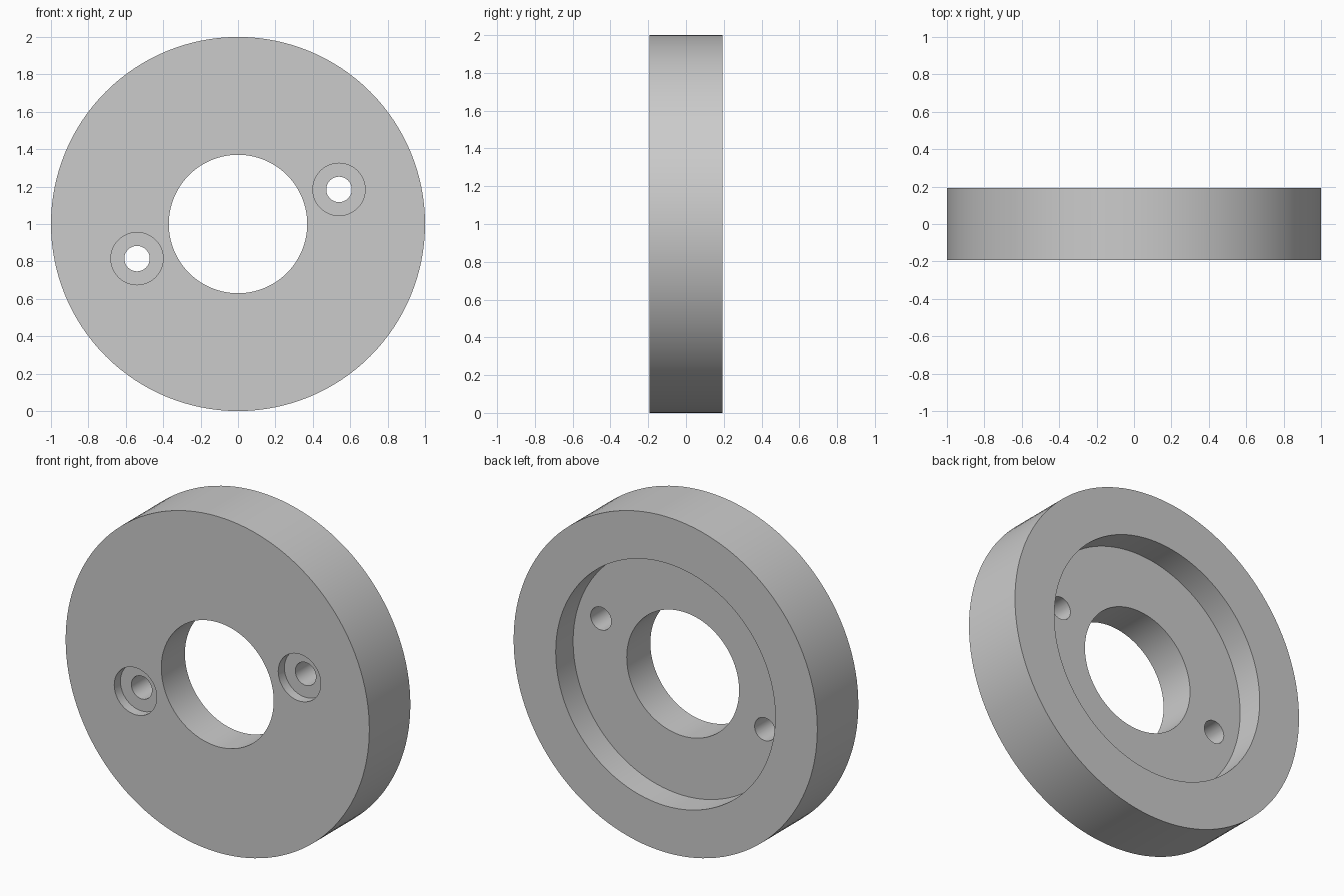
import bpy
import bmesh
import math

cube = bpy.data.objects.get("Cube")
if cube:
    bpy.data.objects.remove(cube, do_unlink=True)

HALF = 0.193                 # half thickness of the disc
FLOOR = HALF - 0.164         # floor of the rear recess
SEAT = -HALF + 0.058         # floor of the screw counterbores

grey = bpy.data.materials.new("plain_grey")
grey.use_nodes = True
colour = (0.6, 0.6, 0.6, 1)
grey.diffuse_color = colour
grey.node_tree.nodes["Principled BSDF"].inputs["Base Color"].default_value = colour


def lathe(name, profile, centre, segments):
    """Spin a closed (radius, y) profile around the y axis."""
    bm = bmesh.new()
    verts = [bm.verts.new((r, y, 0)) for r, y in profile]
    edges = [bm.edges.new((a, b)) for a, b in zip(verts, verts[1:] + verts[:1])]
    bmesh.ops.spin(bm, geom=verts + edges, cent=(0, 0, 0), axis=(0, 1, 0),
                   angle=math.tau, steps=segments, use_merge=True)
    bmesh.ops.remove_doubles(bm, verts=bm.verts, dist=1e-5)
    bmesh.ops.recalc_face_normals(bm, faces=bm.faces)
    mesh = bpy.data.meshes.new(name)
    bm.to_mesh(mesh)
    bm.free()
    mesh.materials.append(grey)
    obj = bpy.data.objects.new(name, mesh)
    obj.location = centre
    bpy.context.collection.objects.link(obj)
    return obj


# Disc with centre bore and rear recess
disc = lathe("flange_disc", [
    (0.37, -HALF), (1, -HALF), (1, HALF),
    (0.723, HALF), (0.723, FLOOR), (0.37, FLOOR)], (0, 0, 1), 128)

# Two counterbored screw holes, opposite each other
cutters = []
for side in (1, -1):
    cutter = lathe("screw_hole_cutter", [
        (0, -0.3), (0.14, -0.3), (0.14, SEAT),
        (0.068, SEAT), (0.068, 0.3), (0, 0.3)],
        (side * 0.54, 0, 1 + side * 0.185), 48)
    cutter.hide_render = True
    cutters.append(cutter)
    mod = disc.modifiers.new("screw_hole", "BOOLEAN")
    mod.operation = "DIFFERENCE"
    mod.solver = "EXACT"
    mod.object = cutter

# Apply the cuts, drop the cutters and smooth the round walls
bpy.ops.object.select_all(action="DESELECT")
disc.select_set(True)
bpy.context.view_layer.objects.active = disc
for mod in list(disc.modifiers):
    bpy.ops.object.modifier_apply(modifier=mod.name)
for cutter in cutters:
    bpy.data.objects.remove(cutter, do_unlink=True)
bpy.ops.object.shade_smooth_by_angle(angle=math.radians(30))
